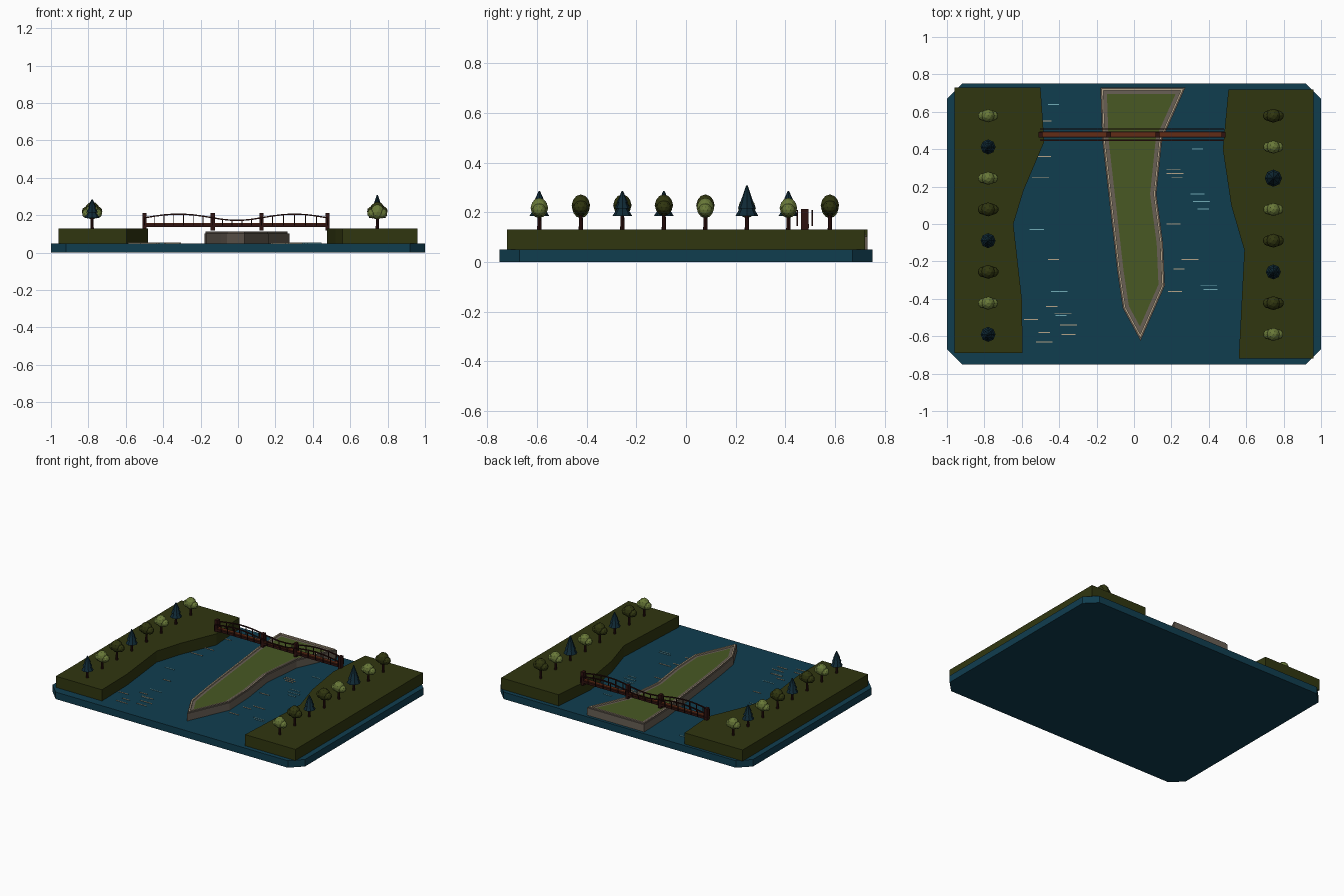
import bpy, bmesh, math
from mathutils import Vector

cube = bpy.data.objects.get("Cube")
if cube:
    bpy.data.objects.remove(cube, do_unlink=True)


def material(name, r, g, b):
    m = bpy.data.materials.new(name)
    m.use_nodes = True
    m.diffuse_color = (r, g, b, 1)
    m.node_tree.nodes["Principled BSDF"].inputs["Base Color"].default_value = (r, g, b, 1)
    return m


water = material("water blue", .005, .047, .078)
olive = material("dark olive", .03, .037, .005)
grass = material("grass green", .065, .098, .017)
stone = material("grey stone", .14, .115, .09)
tan = material("pale tan", .46, .37, .25)
dark_wood = material("dark wood", .028, .006, .005)
red_wood = material("red brown wood", .12, .025, .008)
light_leaf = material("light leaf", .14, .19, .04)
pine = material("pine teal", .005, .023, .037)
foam = material("pale blue", .17, .42, .48)


def finish(bm, name, *mats):
    bmesh.ops.recalc_face_normals(bm, faces=bm.faces)
    mesh = bpy.data.meshes.new(name)
    bm.to_mesh(mesh)
    bm.free()
    for m in mats:
        mesh.materials.append(m)
    obj = bpy.data.objects.new(name, mesh)
    bpy.context.collection.objects.link(obj)
    return obj


def prism(outline, z0, z1):
    """Extruded outline; returns the bmesh and its top face."""
    bm = bmesh.new()
    base = bm.faces.new([bm.verts.new((x, y, z0)) for x, y in outline])
    ext = bmesh.ops.extrude_face_region(bm, geom=[base], use_keep_orig=True)["geom"]
    top = [f for f in ext if isinstance(f, bmesh.types.BMFace)][0]
    for v in top.verts:
        v.co.z = z1
    bmesh.ops.recalc_face_normals(bm, faces=bm.faces)
    return bm, top


def add_box(bm, center, size):
    new = bmesh.ops.create_cube(bm, size=1)["verts"]
    for v in new:
        v.co = Vector(center) + Vector(a * b for a, b in zip(v.co, size))


def add_bar(bm, a, b, thick):
    """Square bar between two points lying in one xz plane."""
    a, b = Vector(a), Vector(b)
    d = b - a
    side = Vector((-d.z, 0, d.x)).normalized() * thick / 2
    depth = Vector((0, thick / 2, 0))
    rings = [[bm.verts.new(p + s * side + t * depth)
              for s, t in ((-1, -1), (1, -1), (1, 1), (-1, 1))] for p in (a, b)]
    bm.faces.new(rings[0])
    bm.faces.new(rings[1])
    for i in range(4):
        j = (i + 1) % 4
        bm.faces.new((rings[0][i], rings[0][j], rings[1][j], rings[1][i]))


# Water slab with cut corners
corner = [(1, .67), (.92, .75)]
slab = corner + [(-x, y) for x, y in corner[::-1]]
slab += [(-x, -y) for x, y in slab]
finish(prism(slab, 0, .05)[0], "river_water", water)

# River banks
right_bank = [(-.96, .73), (-.5, .73), (-.48, .44), (-.59, .18), (-.645, 0),
              (-.6, -.4), (-.595, -.69), (-.96, -.69)]
left_bank = [(.96, .72), (.505, .72), (.475, .4), (.52, .1), (.59, -.14),
             (.56, -.72), (.96, -.72)]
finish(prism(right_bank, .05, .13)[0], "right_bank", olive)
finish(prism(left_bank, .05, .13)[0], "left_bank", olive)

# Island: stone wall, raised coping ring and lawn from successive insets
island = [(-.18, .73), (.275, .73), (.15, .45), (.12, .16), (.155, -.1), (.165, -.33),
          (.035, -.625), (-.06, -.45), (-.09, -.25), (-.13, .1), (-.17, .45)]
bm, lawn = prism(island, .05, .103)
rings = []
for width in (.006, .01, .018):
    rings.append(bmesh.ops.inset_region(bm, faces=[lawn], thickness=width,
                                        use_even_offset=True)["faces"])
lawn.material_index = 2
for f in rings[1]:
    f.material_index = 1
raised = bmesh.ops.extrude_face_region(bm, geom=rings[1])["geom"]
bmesh.ops.translate(bm, vec=(0, 0, .009),
                    verts=[v for v in raised if isinstance(v, bmesh.types.BMVert)])
bmesh.ops.delete(bm, geom=[f for f in rings[1] if f.is_valid], context="FACES_ONLY")
finish(bm, "island", stone, tan, grass)

# Ripples: thin plates on the water
tan_ripples = [(-.47, .55), (-.48, .36), (-.5, .25), (-.43, -.19), (-.55, -.51),
               (-.35, -.54), (-.48, -.58), (-.35, -.59), (-.48, -.63), (-.44, -.44),
               (.21, .29), (.22, .27), (.23, .25), (.21, 0), (.3, -.19), (.24, -.24),
               (.22, -.36), (-.38, -.48)]
foam_ripples = [(-.43, .64), (-.52, -.03), (-.4, -.36), (.34, .4), (.34, .16), (.36, .12),
                (.37, .08), (.41, -.35), (.4, -.33), (-.39, -.49)]
for name, spots, mat in (("tan_ripples", tan_ripples, tan), ("foam_ripples", foam_ripples, foam)):
    bm = bmesh.new()
    for i, (x, y) in enumerate(spots):
        add_box(bm, (x, y, .051), (.06 + .015 * (i % 3), .005, .004))
    finish(bm, name, mat)

# Footbridge
MID = .478
posts = [-.5, -.135, .125, .478]
bm = bmesh.new()
add_box(bm, (-.01, MID, .152), (.99, .022, .012))
finish(bm, "bridge_deck", red_wood)
bm = bmesh.new()
for side in (-1, 1):
    add_box(bm, (-.01, MID + side * .013, .144), (.99, .006, .016))
finish(bm, "bridge_beams", dark_wood)
bm = bmesh.new()
for x in posts:
    add_box(bm, (x, MID, .165), (.022, .03, .095))
finish(bm, "bridge_posts", dark_wood)

# Railings: arched on the outer spans, sagging on the middle one
bm = bmesh.new()
for y in (MID - .03, MID + .03):
    for x0, x1, rise in zip(posts, posts[1:], (.02, -.014, .02)):
        n = max(4, round((x1 - x0) / .055))
        pts = [(x0 + (x1 - x0) * i / n, y, .186 + rise * math.sin(math.pi * i / n))
               for i in range(n + 1)]
        for a, b in zip(pts, pts[1:]):
            add_bar(bm, a, b, .007)
        for x, _, z in pts:
            add_bar(bm, (x, y, .145), (x, y, z), .005)
finish(bm, "bridge_railings", dark_wood)


# Trees
def add_cone(bm, x, y, z0, z1, r0, r1):
    new = bmesh.ops.create_cone(bm, cap_ends=True, segments=8, radius1=r0, radius2=r1,
                                depth=z1 - z0)["verts"]
    bmesh.ops.translate(bm, verts=new, vec=(x, y, (z0 + z1) / 2))


def add_blob(bm, center, size):
    new = bmesh.ops.create_icosphere(bm, subdivisions=2, radius=1)["verts"]
    for v in new:
        v.co = Vector(center) + Vector(a * b for a, b in zip(v.co, size))


def tree(x, y, kind, s):
    bm = bmesh.new()
    add_cone(bm, x, y, .125, .2, .009, .007)
    finish(bm, "tree_trunk", dark_wood)
    bm = bmesh.new()
    if kind == "pine":
        for z, h, r in ((.185, .06, .04), (.215, .05, .032), (.24, .045, .023)):
            add_cone(bm, x, y, z, .13 + (z + h - .13) * s, r * s, .003)
        finish(bm, "pine_crown", pine)
    else:
        z = .222 * s
        add_blob(bm, (x, y, z), (.038 * s, .036 * s, .042 * s))
        for side in (-1, 1):
            add_blob(bm, (x + side * .025, y, z - .008), (.03 * s, .028 * s, .027 * s))
        finish(bm, "round_crown", light_leaf if kind == "light" else olive)


rows = {-.78: "pine light dark pine dark light pine light",
        .745: "light dark pine dark light pine light dark"}
for x, kinds in rows.items():
    for i, kind in enumerate(kinds.split()):
        size = {"pine": 1, "dark": 1.03, "light": .98}[kind]
        if x > 0 and i == 5:
            size = 1.15
        tree(x, -.59 + i * .167, kind, size)
